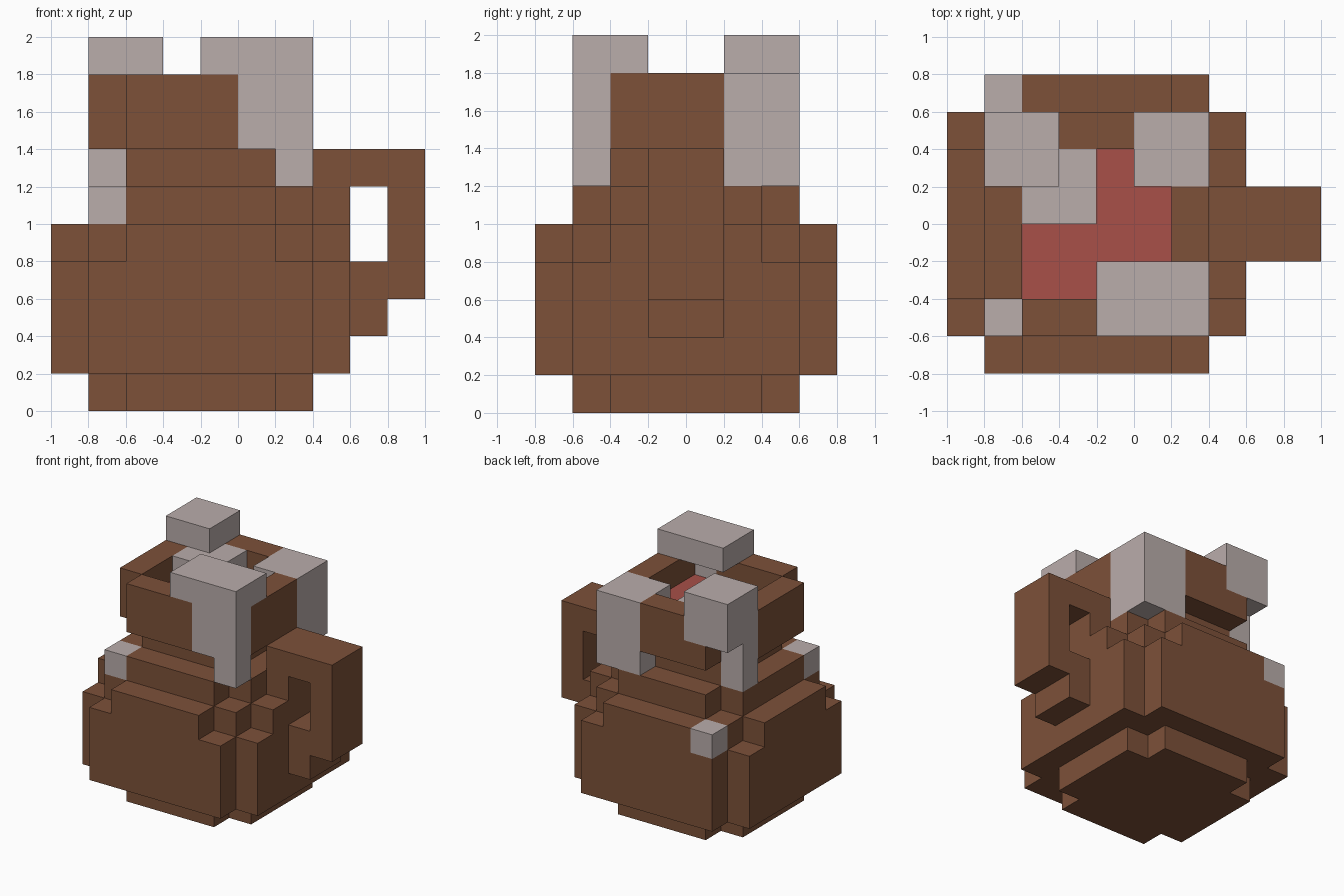
import bpy, bmesh
from mathutils import Vector

if "Cube" in bpy.data.objects:
    bpy.data.objects.remove(bpy.data.objects["Cube"], do_unlink=True)

UNIT = 0.2
cells = {}          # grid cell -> part name; later parts replace earlier ones


def srgb(*rgb):
    return [((c / 255 + 0.055) / 1.055) ** 2.4 for c in rgb] + [1.0]


def material(name, colour):
    m = bpy.data.materials.new(name)
    m.use_nodes = True
    m.diffuse_color = colour
    m.node_tree.nodes["Principled BSDF"].inputs["Base Color"].default_value = colour
    return m


def block(part, xs, ys, zs, cut=0):
    """Fill a block of cells, stepping its four upright corners by cut cells."""
    for x in range(*xs):
        for y in range(*ys):
            inset = min(x - xs[0], xs[1] - 1 - x) + min(y - ys[0], ys[1] - 1 - y)
            if inset >= cut:
                for z in range(*zs):
                    cells[x, y, z] = part


def build(part, mat):
    """Skin the outer sides of a part's cells and merge flat areas."""
    bm = bmesh.new()
    for cell, owner in cells.items():
        if owner != part:
            continue
        for axis in range(3):
            for sign in (-1, 1):
                n = Vector((0, 0, 0))
                n[axis] = sign
                if tuple(int(c + d) for c, d in zip(cell, n)) in cells:
                    continue
                u = Vector((0, 0, 0))
                u[(axis + 1) % 3] = 0.5
                v = n.cross(u)
                mid = Vector(cell) + Vector((0.5, 0.5, 0.5)) + n / 2
                bm.faces.new([bm.verts.new((mid + p) * UNIT)
                              for p in (-u - v, u - v, u + v, v - u)])
    bmesh.ops.remove_doubles(bm, verts=bm.verts, dist=0.001)
    bmesh.ops.dissolve_limit(bm, angle_limit=0.01, verts=bm.verts, edges=bm.edges)
    mesh = bpy.data.meshes.new(part)
    bm.to_mesh(mesh)
    bm.free()
    mesh.materials.append(mat)
    bpy.context.collection.objects.link(bpy.data.objects.new(part, mesh))


WIDE, DEEP = (-5, 3), (-4, 4)
MID_X, MID_Y = (-4, 2), (-3, 3)
IN_X, IN_Y = (-3, 1), (-2, 2)

# Pot body: foot, belly, shoulders and neck
block("body", MID_X, MID_Y, (0, 1), 1)
block("body", WIDE, DEEP, (1, 4), 1)
block("body", WIDE, DEEP, (4, 5), 2)
block("body", MID_X, MID_Y, (5, 6), 1)
block("body", IN_X, IN_Y, (6, 7))

# Rim ring, hollowed out and part filled with liquid
block("rim", MID_X, MID_Y, (7, 9), 1)
block("liquid", IN_X, IN_Y, (7, 8))
for x in range(*IN_X):
    for y in range(*IN_Y):
        del cells[x, y, 8]

# Handle loop
for xs, zs in (((2, 3), (5, 7)), ((3, 4), (6, 7)), ((4, 5), (3, 7)), ((3, 4), (2, 4))):
    block("handle", xs, (-1, 1), zs)

# Foam running over the front right of the rim
block("foam", (-1, 2), (-3, -1), (9, 10))
block("foam", (0, 2), (-3, -2), (7, 9))
block("foam", (1, 2), (-3, -2), (6, 7))

# Foam over the back right corner
block("foam", (0, 2), (2, 3), (6, 9))
block("foam", (1, 2), (1, 2), (6, 9))
block("foam", (0, 1), (1, 2), (8, 9))

# Foam over the back left corner, with a run down the side
block("foam", (-4, -2), (1, 3), (8, 10))
block("foam", (-3, -1), (0, 2), (8, 9))
block("foam", (-4, -3), (1, 2), (6, 8))

# Loose foam drops resting on the steps of the body
block("foam", (-4, -3), (-3, -2), (5, 6))
block("foam", (-4, -3), (3, 4), (4, 5))

brown = material("brown clay", srgb(125, 81, 57))
grey = material("pale foam", srgb(186, 173, 171))
red = material("red liquid", srgb(168, 80, 72))
for part, mat in (("body", brown), ("rim", brown), ("handle", brown),
                  ("liquid", red), ("foam", grey)):
    build(part, mat)
